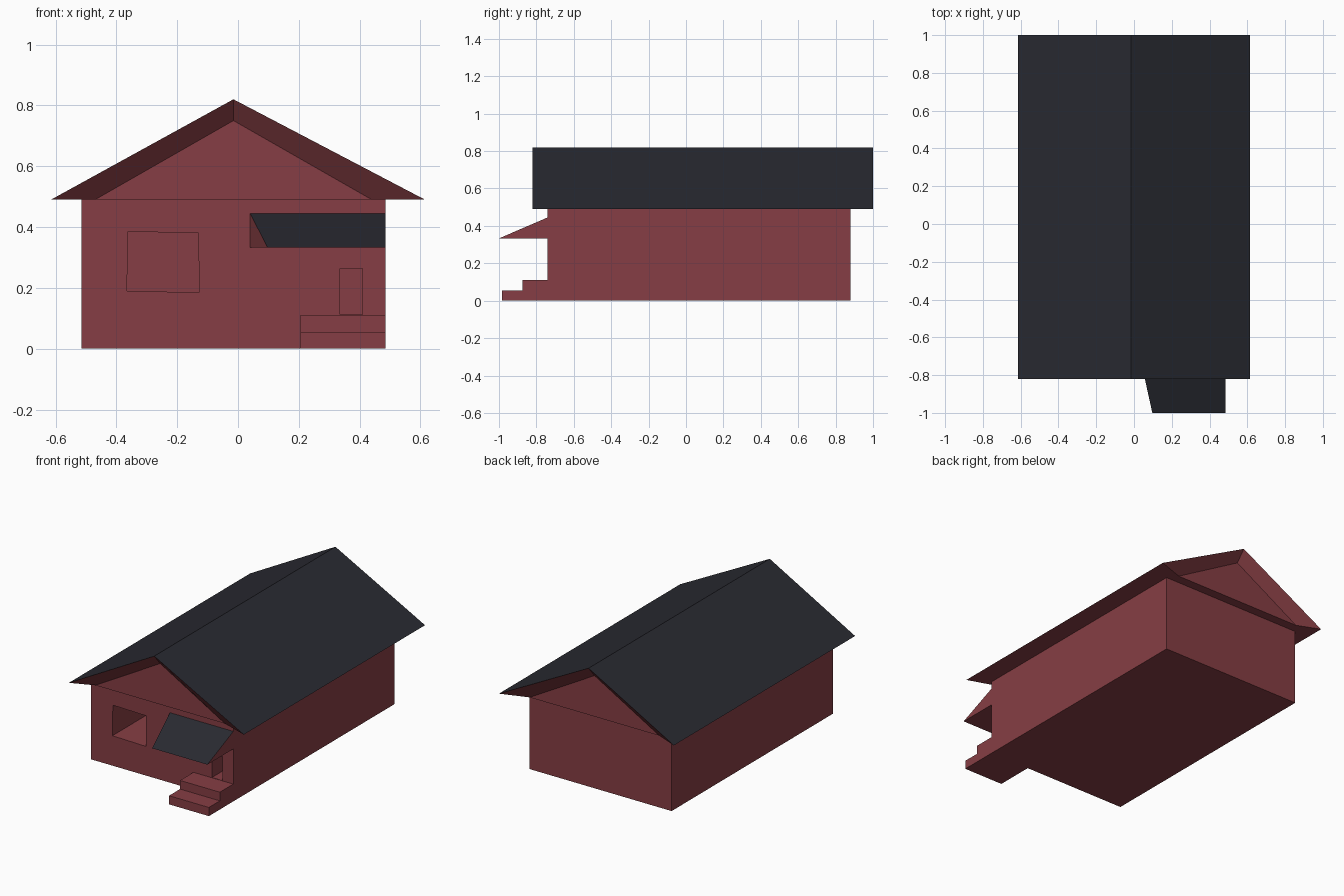
import bpy, bmesh

if "Cube" in bpy.data.objects:
    bpy.data.objects.remove(bpy.data.objects["Cube"])


def material(name, rgb):
    m = bpy.data.materials.new(name)
    m.diffuse_color = (*rgb, 1)
    m.use_nodes = True
    m.node_tree.nodes["Principled BSDF"].inputs["Base Color"].default_value = m.diffuse_color
    return m


RED = material("red_paint", (0.24, 0.048, 0.058))
DARK = material("dark_roofing", (0.022, 0.023, 0.031))


def mesh_object(name, verts, faces, dark=()):
    """Flat-faced red solid; face indices in `dark` get the roofing colour."""
    me = bpy.data.meshes.new(name)
    me.from_pydata(verts, [], faces)
    me.materials.append(RED)
    me.materials.append(DARK)
    for i in dark:
        me.polygons[i].material_index = 1
    bm = bmesh.new()
    bm.from_mesh(me)
    bmesh.ops.recalc_face_normals(bm, faces=bm.faces)
    bm.to_mesh(me)
    bm.free()
    ob = bpy.data.objects.new(name, me)
    bpy.context.collection.objects.link(ob)
    return ob


def prism(name, profile, axis, lo, hi):
    """Extrude a 2D profile: (x, z) along y, or (y, z) along x."""
    n = len(profile)
    verts = [((p, d, q) if axis == "y" else (d, p, q))
             for d in (lo, hi) for p, q in profile]
    faces = [list(range(n)), list(range(2 * n - 1, n - 1, -1))]
    faces += [[i, (i + 1) % n, n + (i + 1) % n, n + i] for i in range(n)]
    return mesh_object(name, verts, faces)


FRONT, BACK, EAVE = -0.74, 0.88, 0.49

# House body with window and door recesses
body = prism("house_body", [(-0.515, 0), (0.485, 0), (0.485, EAVE), (-0.515, EAVE)],
             "y", FRONT, BACK)
openings = [
    ("window_cutter", [(-0.365, 0.19), (-0.128, 0.185), (-0.13, 0.38), (-0.362, 0.385)], 0.4),
    ("door_cutter", [(0.335, 0.112), (0.41, 0.112), (0.41, 0.263), (0.335, 0.263)], 0.15),
]
for name, outline, depth in openings:
    cutter = prism(name, outline, "y", FRONT - 0.1, FRONT + depth)
    cutter.hide_render = True
    cutter.hide_set(True)
    cutter.display_type = "WIRE"
    mod = body.modifiers.new(name, "BOOLEAN")
    mod.object = cutter
    mod.operation = "DIFFERENCE"
    mod.solver = "EXACT"

# Gable roof: dark slopes, splayed rims and recessed gables at both ends
verts = []
for y, inward in ((-0.82, 1), (1.0, -1)):
    outer = [(-0.615, y, EAVE), (0.615, y, EAVE), (-0.015, y, 0.82)]
    yi = y + inward * 0.06
    inner = [(-0.47, yi, EAVE), (0.44, yi, EAVE), (-0.015, yi, 0.75)]
    verts += outer + inner
faces = [(0, 2, 8, 6), (2, 1, 7, 8)]                        # slopes
for k in (0, 6):
    faces += [(k, k + 2, k + 5, k + 3), (k + 2, k + 1, k + 4, k + 5),   # rims
              (k + 3, k + 4, k + 5)]                        # gable
faces.append((0, 3, 4, 1, 7, 10, 9, 6))                     # soffit
mesh_object("roof", verts, faces, dark=(0, 1))

# Front steps
prism("front_steps", [(-0.985, 0), (FRONT, 0), (FRONT, 0.11), (-0.875, 0.11),
                      (-0.875, 0.055), (-0.985, 0.055)], "x", 0.205, 0.485)

# Awning over the door, with a tapered left end
verts = [(0.04, FRONT, 0.445), (0.097, FRONT, 0.445), (0.485, FRONT, 0.445),
         (0.04, FRONT, 0.333), (0.485, FRONT, 0.333),
         (0.097, -1.0, 0.333), (0.485, -1.0, 0.333)]
faces = [(1, 5, 6, 2), (0, 5, 1), (0, 3, 5), (3, 4, 6, 5), (2, 6, 4), (0, 1, 2, 4, 3)]
mesh_object("door_awning", verts, faces, dark=(0, 1))
